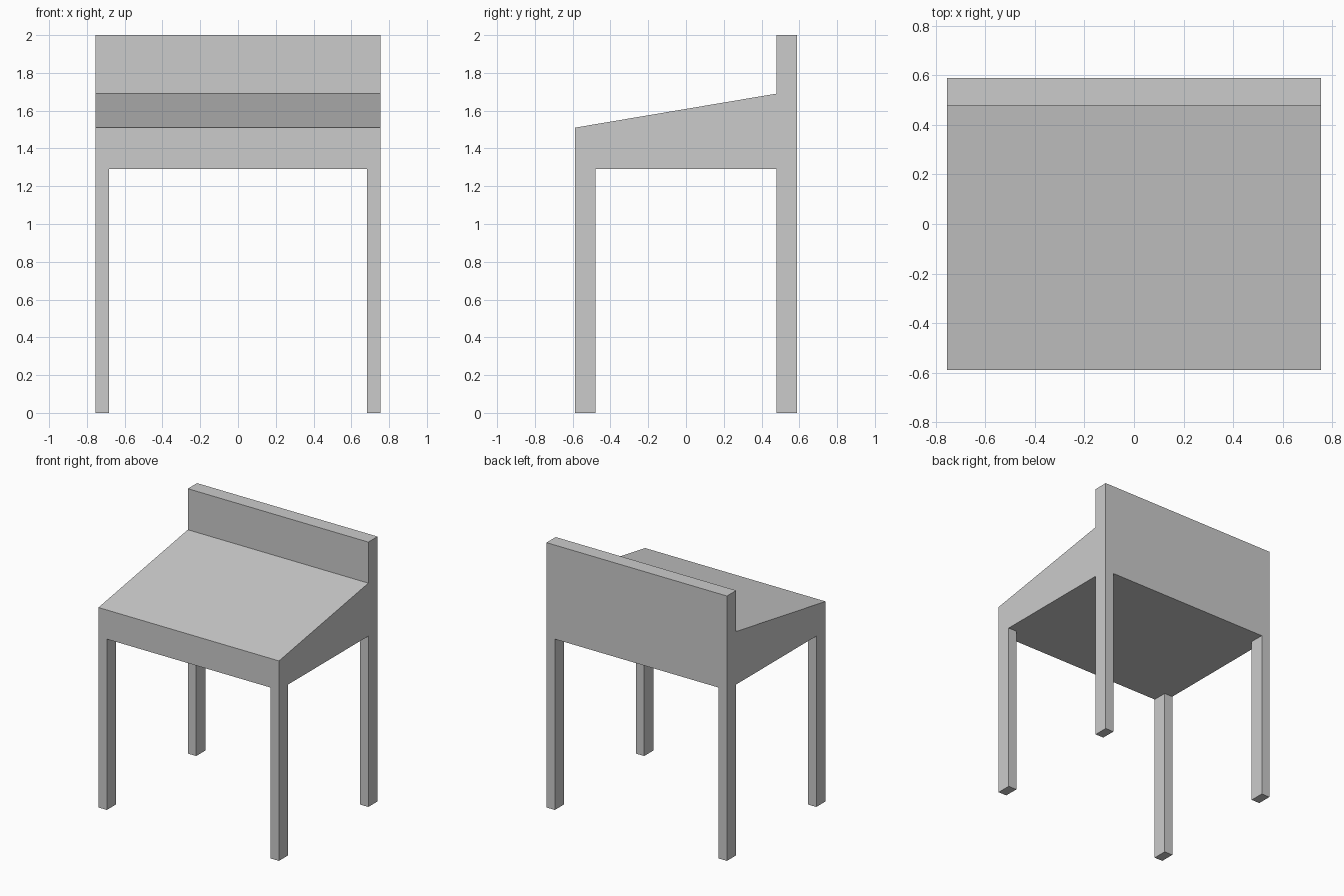
import bpy
import bmesh

if "Cube" in bpy.data.objects:
    bpy.data.objects.remove(bpy.data.objects["Cube"])

HX, HY = 0.754, 0.588        # half width, half depth
LEG_X, LEG_Y = 0.07, 0.11    # leg section
UNDER = 1.29                 # height of the underside
BACK_Y = HY - LEG_Y          # front face of the raised back


def prism(name, profile, x0, x1):
    """Extrude a (y, z) profile along x from x0 to x1."""
    bm = bmesh.new()
    face = bm.faces.new([bm.verts.new((x0, y, z)) for y, z in profile])
    ext = bmesh.ops.extrude_face_region(bm, geom=[face])
    verts = [g for g in ext["geom"] if isinstance(g, bmesh.types.BMVert)]
    bmesh.ops.translate(bm, verts=verts, vec=(x1 - x0, 0, 0))
    bmesh.ops.recalc_face_normals(bm, faces=bm.faces)
    mesh = bpy.data.meshes.new(name)
    bm.to_mesh(mesh)
    bm.free()
    obj = bpy.data.objects.new(name, mesh)
    bpy.context.collection.objects.link(obj)
    return obj


# Sloped seat block with the raised back in one profile
prism("seat_and_back", [(-HY, UNDER), (HY, UNDER), (HY, 2.0), (BACK_Y, 2.0),
                        (BACK_Y, 1.69), (-HY, 1.51)], -HX, HX)

# Four corner legs
for row, y0 in (("front", -HY), ("back", BACK_Y)):
    for side, x0 in (("left", -HX), ("right", HX - LEG_X)):
        y1 = y0 + LEG_Y
        prism(f"{row}_{side}_leg", [(y0, 0), (y1, 0), (y1, UNDER), (y0, UNDER)],
              x0, x0 + LEG_X)
